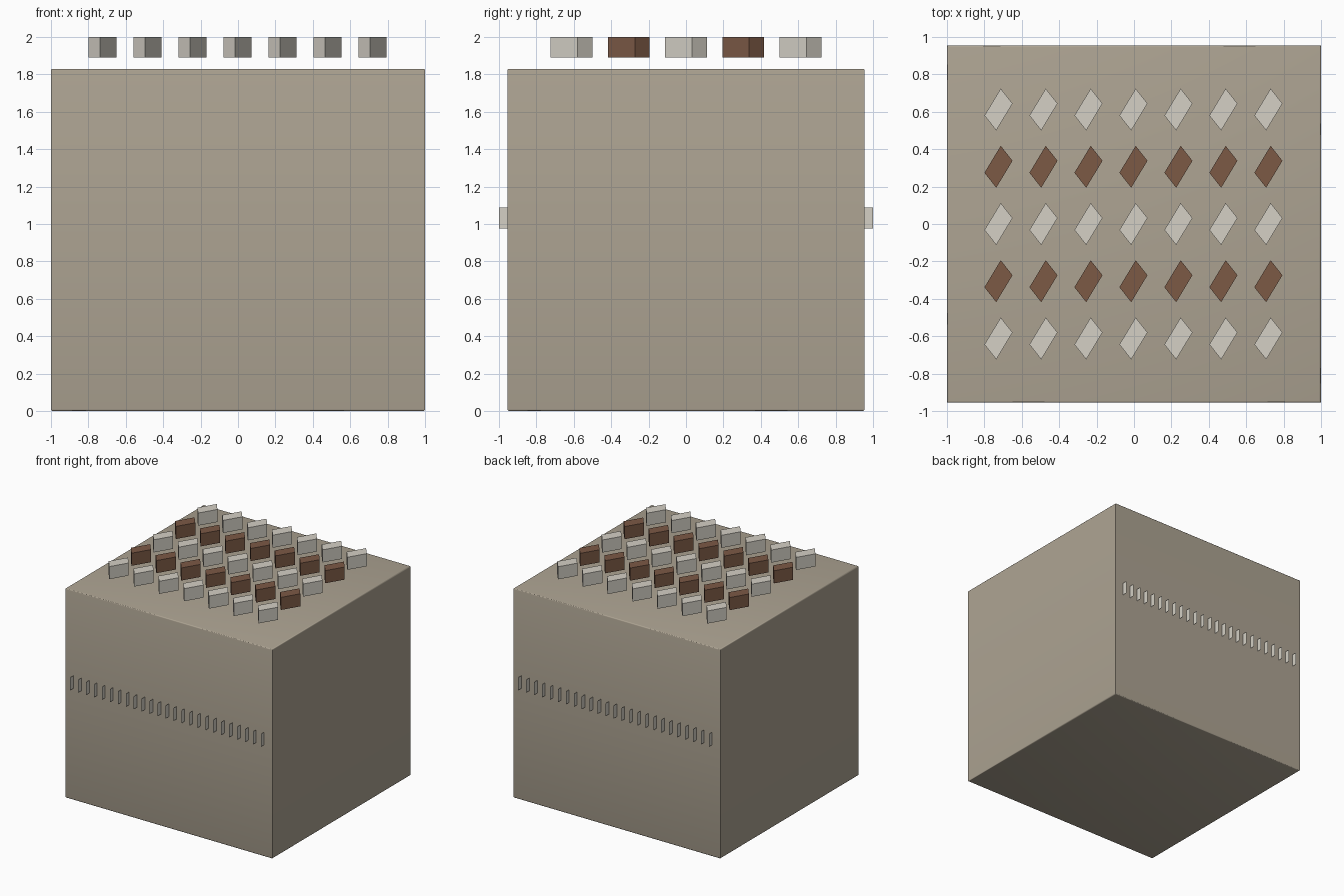
import bpy, bmesh

if "Cube" in bpy.data.objects:
    bpy.data.objects.remove(bpy.data.objects["Cube"])


def material(name, rgb):
    m = bpy.data.materials.new(name)
    m.diffuse_color = (*rgb, 1)
    m.use_nodes = True
    m.node_tree.nodes["Principled BSDF"].inputs["Base Color"].default_value = m.diffuse_color
    return m


TAN = material("tan", (0.42, 0.37, 0.29))
PALE = material("pale", (0.66, 0.63, 0.56))
BROWN = material("brown", (0.20, 0.10, 0.06))


def make_object(name, bm, mat):
    bmesh.ops.recalc_face_normals(bm, faces=bm.faces)
    mesh = bpy.data.meshes.new(name)
    bm.to_mesh(mesh)
    bm.free()
    mesh.materials.append(mat)
    obj = bpy.data.objects.new(name, mesh)
    bpy.context.collection.objects.link(obj)
    return obj


# Main body: block with barely softened top and bottom edges
bm = bmesh.new()
bmesh.ops.create_cube(bm, size=1)
for v in bm.verts:
    v.co = (v.co.x * 2, v.co.y * 1.91, (v.co.z + 0.5) * 1.83)
rims = [e for e in bm.edges if abs(e.verts[0].co.z - e.verts[1].co.z) < 0.01]
bmesh.ops.bevel(bm, geom=rims, offset=0.01, segments=3, profile=0.5, affect='EDGES')
body = make_object("body_block", bm, TAN)
bpy.context.view_layer.objects.active = body
body.select_set(True)
bpy.ops.object.shade_smooth_by_angle(angle=0.7)

# Floating slanted tiles above the top, one object per row
OUTLINE = [(0.012, 0.112), (-0.075, -0.032), (-0.012, -0.112), (0.075, 0.032)]
for row in range(5):
    bm = bmesh.new()
    cy = (row - 2) * 0.306
    for col in range(7):
        cx = -0.003 + (col - 3) * 0.2405
        base = bm.faces.new([bm.verts.new((cx + x, cy + y, 1.89)) for x, y in OUTLINE])
        ext = bmesh.ops.extrude_face_region(bm, geom=[base], use_keep_orig=True)
        top = [g for g in ext["geom"] if isinstance(g, bmesh.types.BMVert)]
        bmesh.ops.translate(bm, verts=top, vec=(0, 0, 0.11))
    make_object(f"tile_row_{row + 1}", bm, BROWN if row % 2 else PALE)

# Paper-thin upright fins along the front, mirrored to the back
bm = bmesh.new()
for i in range(25):
    x = (i - 12) * 0.0768
    bm.faces.new([bm.verts.new((x, y, z)) for y, z in
                  [(-1, 0.975), (-0.955, 0.975), (-0.955, 1.087), (-1, 1.087)]])
fins = make_object("side_fins", bm, PALE)
mirror = fins.modifiers.new("mirror_back", 'MIRROR')
mirror.use_axis = (False, True, False)
mirror.use_mirror_merge = False
